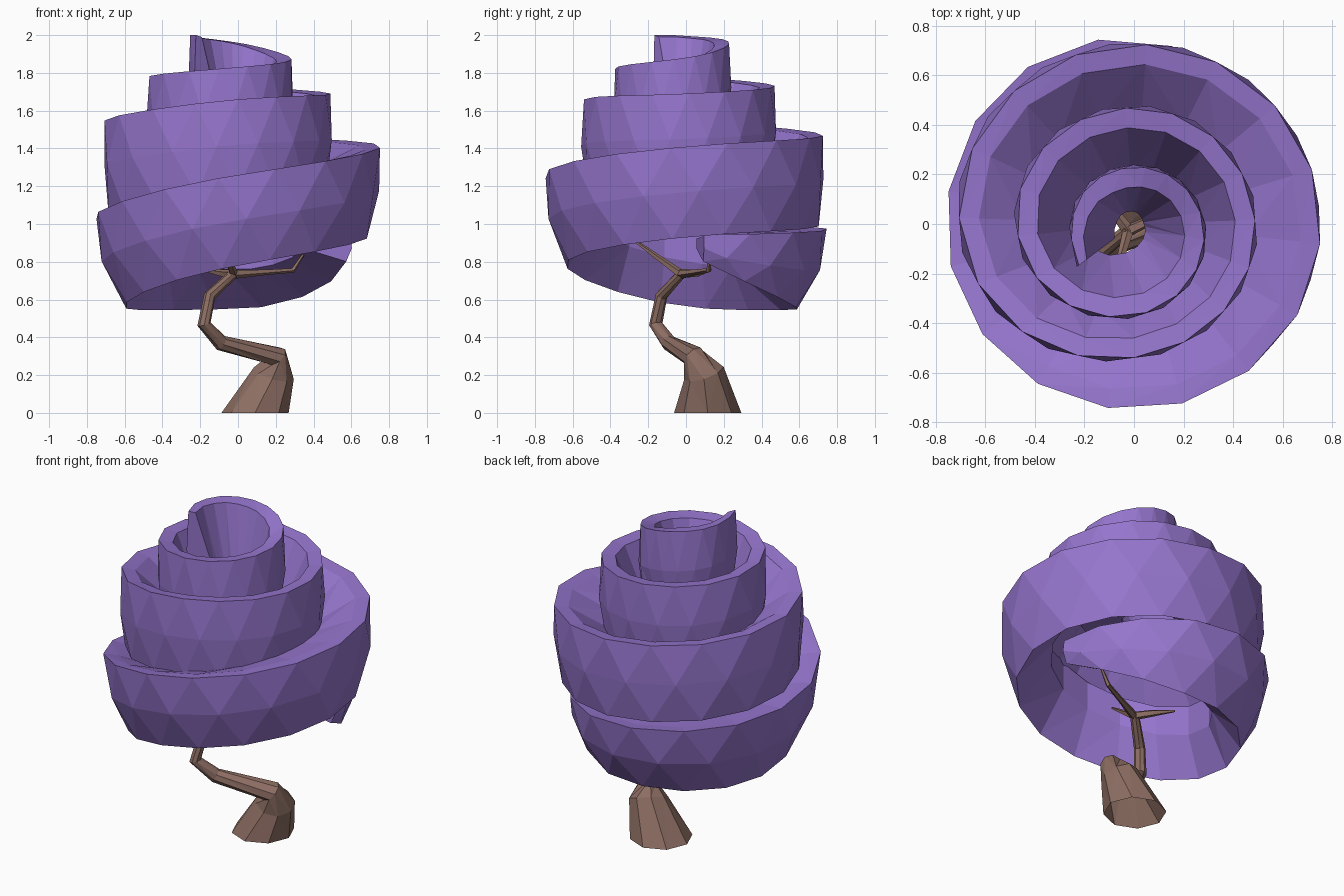
import bpy, bmesh, math
from mathutils import Vector

if "Cube" in bpy.data.objects:
    bpy.data.objects.remove(bpy.data.objects["Cube"])


def material(name, colour):
    mat = bpy.data.materials.new(name)
    mat.use_nodes = True
    mat.diffuse_color = (*colour, 1)
    mat.node_tree.nodes["Principled BSDF"].inputs["Base Color"].default_value = (*colour, 1)
    return mat


PURPLE = material("leaf purple", (0.301, 0.178, 0.610))
BROWN = material("bark brown", (0.266, 0.156, 0.125))


def loft(name, rings, mat, cap_start):
    """Skin a list of equal rings, cap the far end and optionally the start."""
    bm = bmesh.new()
    loops = [[bm.verts.new(p) for p in ring] for ring in rings]
    n = len(loops[0])
    for a, b in zip(loops, loops[1:]):
        for i in range(n):
            j = (i + 1) % n
            bm.faces.new((a[i], a[j], b[j], b[i]))
    if cap_start:
        bm.faces.new(loops[0][::-1])
    bm.faces.new(loops[-1])
    bmesh.ops.triangulate(bm, faces=bm.faces[:])
    bmesh.ops.recalc_face_normals(bm, faces=bm.faces[:])
    mesh = bpy.data.meshes.new(name)
    bm.to_mesh(mesh)
    bm.free()
    mesh.materials.append(mat)
    obj = bpy.data.objects.new(name, mesh)
    bpy.context.collection.objects.link(obj)
    return obj


def clamp(x):
    return max(0, min(1, x))


# Spiral crown, one key per quarter turn going down:
# radius, top height, lip inset, lip depth
KEYS = [
    (.25, 1.995, .18, .50), (.23, 1.96, .18, .50), (.28, 1.88, .24, .50), (.37, 1.83, .27, .45),
    (.475, 1.78, .24, .40), (.47, 1.73, .26, .40), (.49, 1.69, .24, .36), (.54, 1.66, .20, .22),
    (.705, 1.55, .26, .13), (.725, 1.47, .28, .20), (.755, 1.41, .30, .09), (.75, 1.26, .26, .07),
    (.76, 1.04, .26, .05), (.75, .97, .42, .02), (.59, .94, .24, .02),
]
START, END = -0.41, 13.9   # in quarter turns
STEPS = 56


def key(t):
    """Smoothly interpolate the keys at quarter turn t."""
    if t <= 0:
        return [.25 - .07 * t, 2.0, .18, .50]
    i = min(int(t), len(KEYS) - 2)
    f = t - i
    p = [KEYS[max(0, min(len(KEYS) - 1, i + k))] for k in (-1, 0, 1, 2)]
    return [b + .5 * f * (c - a + f * (2*a - 5*b + 4*c - d + f * (3*(b - c) + d - a)))
            for a, b, c, d in zip(*p)]


def polar(t, r, z):
    a = math.pi - t * math.pi / 2
    return Vector((r * math.cos(a), r * math.sin(a), z))


def crown_ring(k):
    step = (END - START) / STEPS
    t = START + step * k
    tm = t + step / 2 if 0 < k < STEPS else t      # staggered middle row
    r, z, inset, depth = key(t)
    rm, zm = key(tm)[:2]
    tail = clamp((t - 13) / .9)                    # underside sweeps up to the tip
    taper = clamp((t - 9) / 3) * (1 - tail)        # lower turns curl under
    height = .48 - .06 * clamp(t - 12) - .28 * tail ** 1.5
    rim = min(.08, inset * .8, .04 + .04 * (t - START))
    lip_base = max(depth + .02, min(.28, height / 2))
    return [
        polar(t, r, z),
        polar(tm, rm + .01 - .05 * taper, zm - height / 2),
        polar(t, r - .02 - .14 * taper, z - height),
        polar(t, r - inset, z - lip_base),
        polar(t, r - inset, z - depth),
        polar(t, r - rim, z - .01),
    ]


loft("spiral_crown", [crown_ring(k) for k in range(STEPS + 1)], PURPLE, True)


# Trunk and branches: rings across a bent path
def limb(name, path, sides):
    pts = [Vector(p[:3]) for p in path]
    rings = []
    for i, p in enumerate(pts):
        if i == 0 and p.z == 0:
            axis = Vector((0, 0, 1))
        else:
            before = (p - pts[i - 1]).normalized() if i else Vector()
            after = (pts[i + 1] - p).normalized() if i + 1 < len(pts) else Vector()
            axis = (before + after).normalized()
        u = Vector((0, 1, 0)).cross(axis).normalized()
        v = axis.cross(u)
        ring = []
        for s in range(sides):
            a = math.tau * s / sides
            ring.append(p + path[i][3] * (u * math.cos(a) + v * math.sin(a)))
        rings.append(ring)
    return loft(name, rings, BROWN, False)


limb("trunk", [
    (.09, .115, 0, .178), (.19, .095, .21, .11), (.2, .04, .3, .062), (-.09, -.09, .37, .042),
    (-.18, -.16, .47, .036), (-.15, -.13, .62, .032), (-.02, -.02, .74, .026)], 8)
limb("left_branch", [
    (-.03, -.03, .735, .026), (.14, .05, .745, .016), (.29, .12, .755, .014), (.36, .13, .86, .006)], 5)
limb("right_branch", [(-.02, -.03, .735, .026), (-.09, .06, .74, .02), (-.19, .13, .76, .007)], 5)
limb("front_branch", [(-.02, -.02, .73, .024), (-.06, -.16, .83, .015), (-.1, -.31, .94, .006)], 5)
